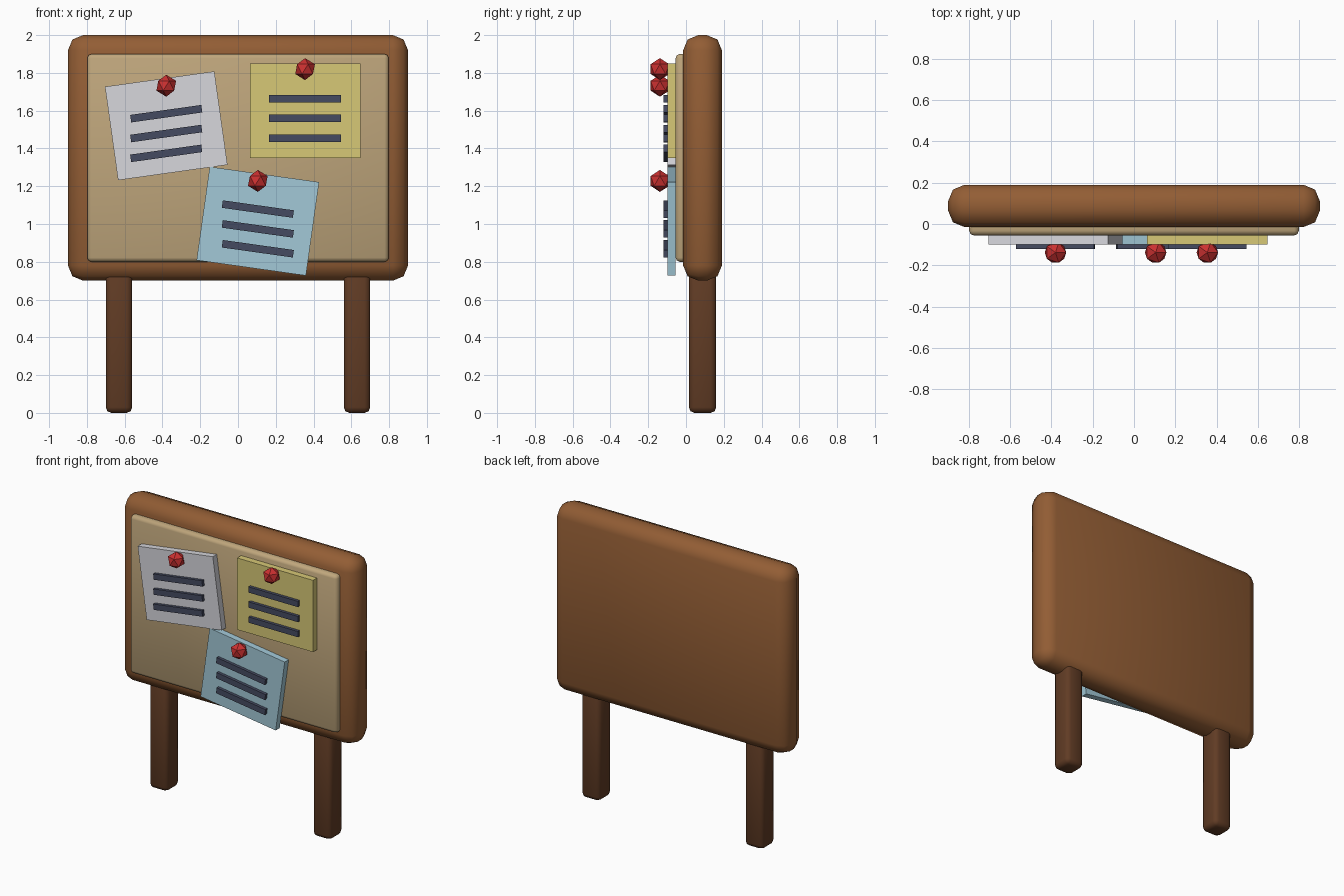
import bpy, bmesh
from math import radians
from mathutils import Matrix

if "Cube" in bpy.data.objects:
    bpy.data.objects.remove(bpy.data.objects["Cube"])


def material(name, rgb):
    m = bpy.data.materials.new(name)
    m.diffuse_color = (*rgb, 1)
    m.use_nodes = True
    m.node_tree.nodes["Principled BSDF"].inputs["Base Color"].default_value = m.diffuse_color
    return m


WOOD = material("wood", (0.29, 0.11, 0.035))
DARK_WOOD = material("dark_wood", (0.12, 0.045, 0.018))
CORK = material("cork", (0.52, 0.38, 0.2))
WHITE = material("white_paper", (0.68, 0.68, 0.72))
YELLOW = material("yellow_paper", (0.68, 0.58, 0.18))
BLUE = material("blue_paper", (0.36, 0.58, 0.68))
INK = material("ink", (0.06, 0.07, 0.12))
RED = material("red", (0.6, 0.03, 0.03))


def finish(name, bm, mat, loc, tilt=0, smooth=False):
    mesh = bpy.data.meshes.new(name)
    bm.to_mesh(mesh)
    bm.free()
    for p in mesh.polygons:
        p.use_smooth = smooth
    mesh.materials.append(mat)
    ob = bpy.data.objects.new(name, mesh)
    ob.location = loc
    # positive tilt turns counter-clockwise seen from the front
    ob.rotation_euler.y = -radians(tilt)
    bpy.context.collection.objects.link(ob)
    return ob


def box(name, mat, x, y, z, bevel=0, tilt=0):
    """Box from (min, max) ranges, optionally with rounded edges."""
    size = [b - a for a, b in (x, y, z)]
    loc = [(a + b) / 2 for a, b in (x, y, z)]
    bm = bmesh.new()
    bmesh.ops.create_cube(bm, size=1, matrix=Matrix.Diagonal((*size, 1)))
    if bevel:
        bmesh.ops.bevel(bm, geom=bm.edges[:], offset=bevel, segments=2,
                        profile=0.5, affect='EDGES', clamp_overlap=True)
    return finish(name, bm, mat, loc, tilt, smooth=bool(bevel))


def centred(c, size):
    return (c - size / 2, c + size / 2)


# Board and cork panel
box("board_frame", WOOD, (-0.9, 0.9), (-0.015, 0.19), (0.7, 2.0), 0.08)
box("cork_panel", CORK, (-0.798, 0.798), (-0.055, 0.03), (0.8, 1.9), 0.022)

# Legs
for side, x in (("left", -0.63), ("right", 0.63)):
    box(side + "_leg", DARK_WOOD, centred(x, 0.14), (0.015, 0.16), (0, 0.82), 0.03)

# Notes with written lines and a pin: colour, centre x, centre z, tilt, pin z
notes = (
    ("white", WHITE, -0.38, 1.52, 8, 1.732),
    ("yellow", YELLOW, 0.355, 1.60, 0, 1.82),
    ("blue", BLUE, 0.105, 1.015, -8, 1.228),
)
for name, mat, x, z, tilt, pin_z in notes:
    box(name + "_note", mat, centred(x, 0.585), (-0.099, -0.055), centred(z, 0.5), tilt=tilt)
    for i in range(3):
        box(f"{name}_note_line_{i + 1}", INK, centred(x, 0.38), (-0.12, -0.09),
            centred(z + 0.064 - 0.105 * i, 0.04), tilt=tilt)
    bm = bmesh.new()
    bmesh.ops.create_icosphere(bm, subdivisions=1, radius=0.058)
    finish(name + "_note_pin", bm, RED, (x, -0.138, pin_z))
